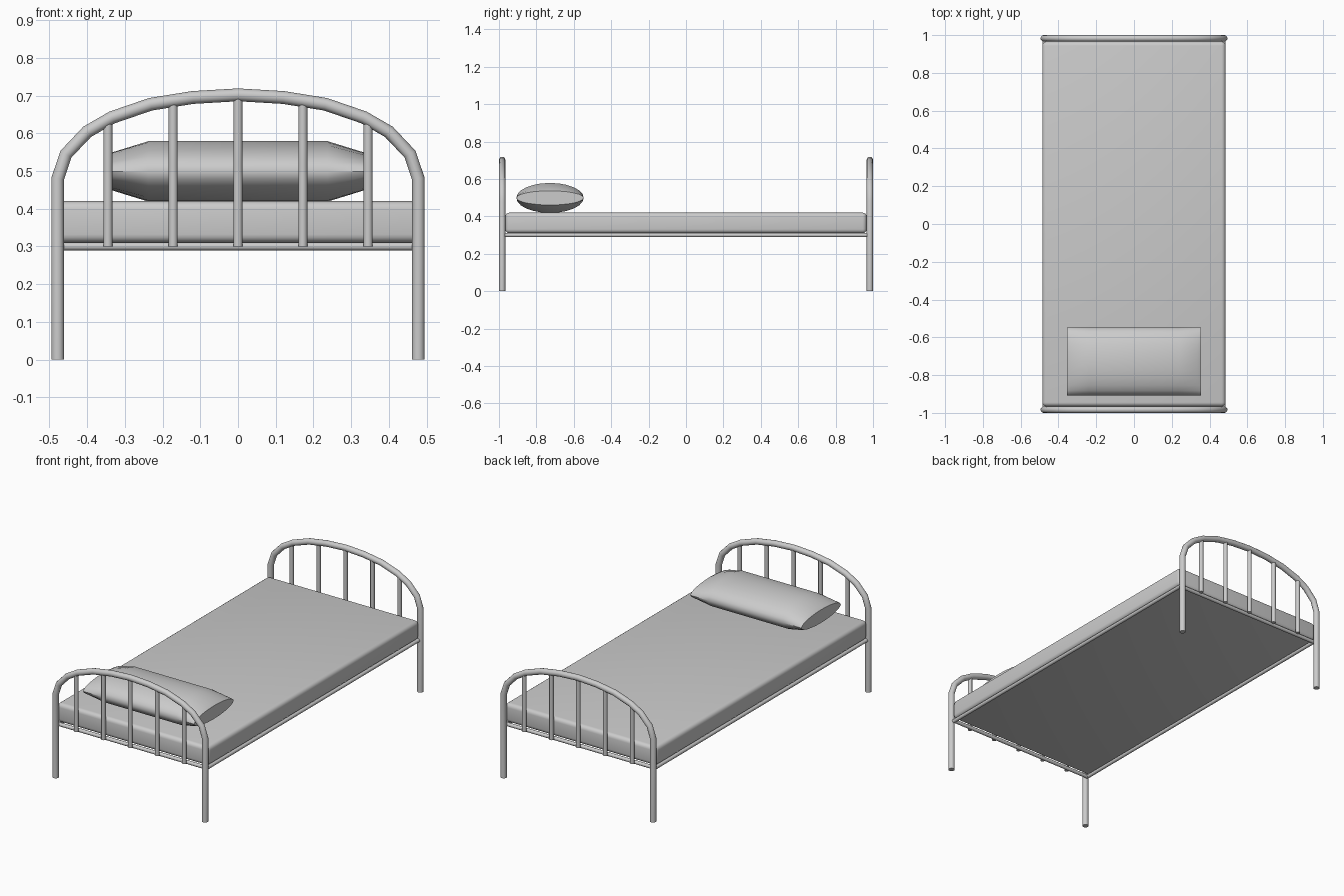
import bpy, bmesh, math
from mathutils import Vector

cube = bpy.data.objects.get("Cube")
if cube:
    bpy.data.objects.remove(cube, do_unlink=True)

grey = bpy.data.materials.new("light grey")
grey.use_nodes = True
colour = (0.6, 0.6, 0.6, 1)
grey.diffuse_color = colour
grey.node_tree.nodes["Principled BSDF"].inputs["Base Color"].default_value = colour


def finish(obj, angle=35):
    bpy.ops.object.select_all(action='DESELECT')
    obj.select_set(True)
    bpy.context.view_layer.objects.active = obj
    if obj.type == 'CURVE':
        bpy.ops.object.convert(target='MESH')
        obj = bpy.context.object
    obj.data.materials.clear()
    obj.data.materials.append(grey)
    bpy.ops.object.shade_smooth_by_angle(angle=math.radians(angle))


def tube(name, points, radius):
    curve = bpy.data.curves.new(name, 'CURVE')
    curve.dimensions = '3D'
    curve.bevel_depth = radius
    curve.bevel_resolution = 4
    curve.use_fill_caps = True
    spline = curve.splines.new('POLY')
    spline.points.add(len(points) - 1)
    for p, co in zip(spline.points, points):
        p.co = (*co, 1)
    obj = bpy.data.objects.new(name, curve)
    bpy.context.collection.objects.link(obj)
    finish(obj)


def mesh_object(name, bm):
    bmesh.ops.recalc_face_normals(bm, faces=bm.faces)
    mesh = bpy.data.meshes.new(name)
    bm.to_mesh(mesh)
    bm.free()
    obj = bpy.data.objects.new(name, mesh)
    bpy.context.collection.objects.link(obj)
    return obj


# Bent tube and upright bars at both ends
half_arch = [(0.478, 0), (0.478, 0.48), (0.456, 0.545), (0.4, 0.604),
             (0.334, 0.642), (0.232, 0.677), (0.12, 0.695)]
arch = half_arch + [(0, 0.702)] + [(-x, z) for x, z in reversed(half_arch)]
bars = [(-0.345, 0.635), (-0.172, 0.686), (0, 0.702), (0.172, 0.686), (0.345, 0.635)]
for end, y in (("front", -0.983), ("back", 0.983)):
    tube(end + "_arched_frame", [(x, y, z) for x, z in arch], 0.017)
    for i, (x, top) in enumerate(bars):
        tube(f"{end}_bar_{i + 1}", [(x, y, 0.3), (x, y, top)], 0.012)
    s = math.copysign(1, y)
    tube(end + "_rail", [(-0.475, s * 0.962, 0.3), (0.475, s * 0.962, 0.3)], 0.0105)

# Long side rails
for side, x in (("left", 0.475), ("right", -0.475)):
    tube(side + "_rail", [(x, -0.97, 0.3), (x, 0.97, 0.3)], 0.0105)

# Mattress with rounded edges
bm = bmesh.new()
bmesh.ops.create_cube(bm, size=1)
bmesh.ops.scale(bm, vec=Vector((0.97, 1.932, 0.11)), verts=bm.verts)
bmesh.ops.translate(bm, vec=Vector((0, 0, 0.365)), verts=bm.verts)
bmesh.ops.bevel(bm, geom=bm.edges[:], offset=0.022, segments=4, profile=0.5,
                affect='EDGES')
finish(mesh_object("mattress", bm))

# Pillow: oval sections along x that flatten towards the ends
stations = [(0.355, 0.038), (0.335, 0.05), (0.238, 0.08)]
stations += [(-x, h) for x, h in reversed(stations)]
sides = 24
bm = bmesh.new()
rings = []
for x, h in stations:
    angles = [2 * math.pi * i / sides for i in range(sides)]
    rings.append([bm.verts.new((x, -0.727 + 0.18 * math.cos(a), 0.499 + h * math.sin(a)))
                  for a in angles])
for a, b in zip(rings, rings[1:]):
    for i in range(sides):
        j = (i + 1) % sides
        bm.faces.new((a[i], a[j], b[j], b[i]))
bm.faces.new(rings[0])
bm.faces.new(rings[-1])
finish(mesh_object("pillow", bm))
